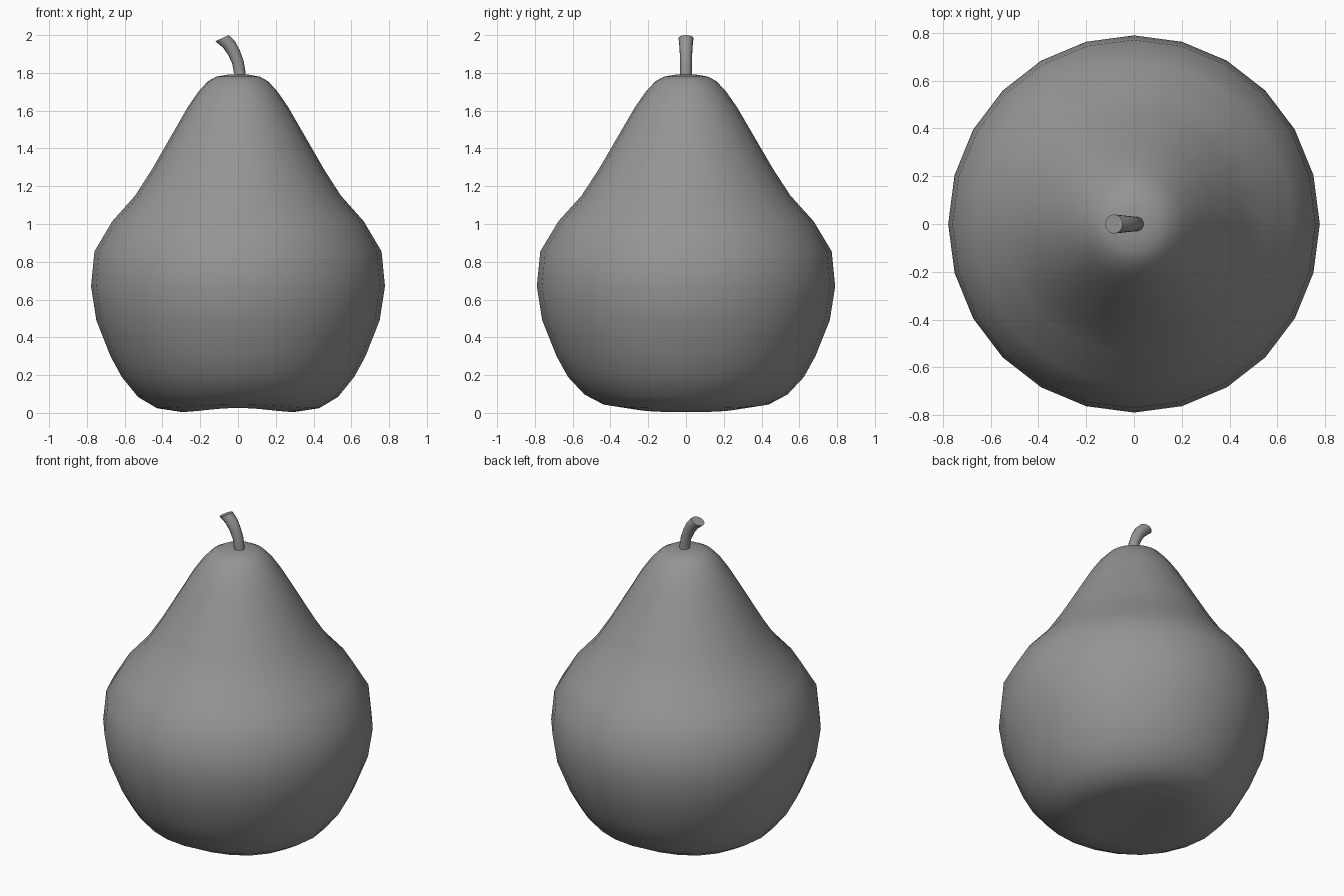
import bpy
import bmesh
from math import cos, sin, tau
from mathutils import Matrix, Vector

cube = bpy.data.objects.get("Cube")
if cube:
    bpy.data.objects.remove(cube)

grey = bpy.data.materials.new("plain grey")
grey.use_nodes = True
colour = (0.3, 0.3, 0.3, 1)
grey.diffuse_color = colour
grey.node_tree.nodes["Principled BSDF"].inputs["Base Color"].default_value = colour


def skin(name, rings, start=None, end=None, angle=60):
    """Join rings of points into a closed smooth surface; tips become fans."""
    bm = bmesh.new()
    loops = [[bm.verts.new(p) for p in ring] for ring in rings]
    count = len(loops[0])
    for a, b in zip(loops, loops[1:]):
        for i in range(count):
            j = (i + 1) % count
            bm.faces.new((a[i], a[j], b[j], b[i]))
    for loop, tip in ((loops[0], start), (loops[-1], end)):
        if tip is None:
            bm.faces.new(loop)
            continue
        centre = bm.verts.new(tip)
        for i in range(count):
            bm.faces.new((loop[i], loop[(i + 1) % count], centre))
    bmesh.ops.recalc_face_normals(bm, faces=bm.faces)
    mesh = bpy.data.meshes.new(name)
    bm.to_mesh(mesh)
    bm.free()
    mesh.materials.append(grey)
    obj = bpy.data.objects.new(name, mesh)
    bpy.context.collection.objects.link(obj)
    bpy.ops.object.select_all(action="DESELECT")
    obj.select_set(True)
    bpy.context.view_layer.objects.active = obj
    bpy.ops.object.shade_smooth_by_angle(angle=tau * angle / 360)
    return obj


# Fruit body: lathed profile, with a shallow valley under it running front to back
profile = [(0.15, 0.025), (0.30, 0.005), (0.43, 0.025), (0.53, 0.085),
           (0.615, 0.19), (0.675, 0.30), (0.75, 0.49), (0.778, 0.67),
           (0.76, 0.855), (0.665, 1.015), (0.545, 1.15), (0.455, 1.29),
           (0.34, 1.49), (0.265, 1.62), (0.21, 1.70), (0.16, 1.755),
           (0.115, 1.78), (0.06, 1.79)]
SIDES = 24


def body_ring(r, z):
    lift = 0.022 * max(0, 1 - z / 0.2) if r < 0.6 else 0
    return [(r * cos(t), 1.015 * r * sin(t), z + lift * sin(t) ** 4)
            for t in (tau * i / SIDES for i in range(SIDES))]


skin("fruit_body", [body_ring(r, z) for r, z in profile],
     (0, 0, 0.035), (0, 0, 1.793))

# Stem: bent tube widening toward a slanted flat end (x, z, radius, tilt)
stem = [(0.01, 1.74, 0.031, 0), (0.009, 1.80, 0.031, -0.08),
        (0.0, 1.855, 0.031, -0.25), (-0.02, 1.905, 0.033, -0.42),
        (-0.047, 1.95, 0.036, -0.5), (-0.084, 1.984, 0.040, -0.42)]


def stem_ring(x, z, r, tilt):
    turn = Matrix.Rotation(tilt, 3, "Y")
    return [Vector((x, 0, z)) + turn @ Vector((r * cos(t), r * sin(t), 0))
            for t in (tau * i / 16 for i in range(16))]


skin("stem", [stem_ring(*s) for s in stem], angle=40)
